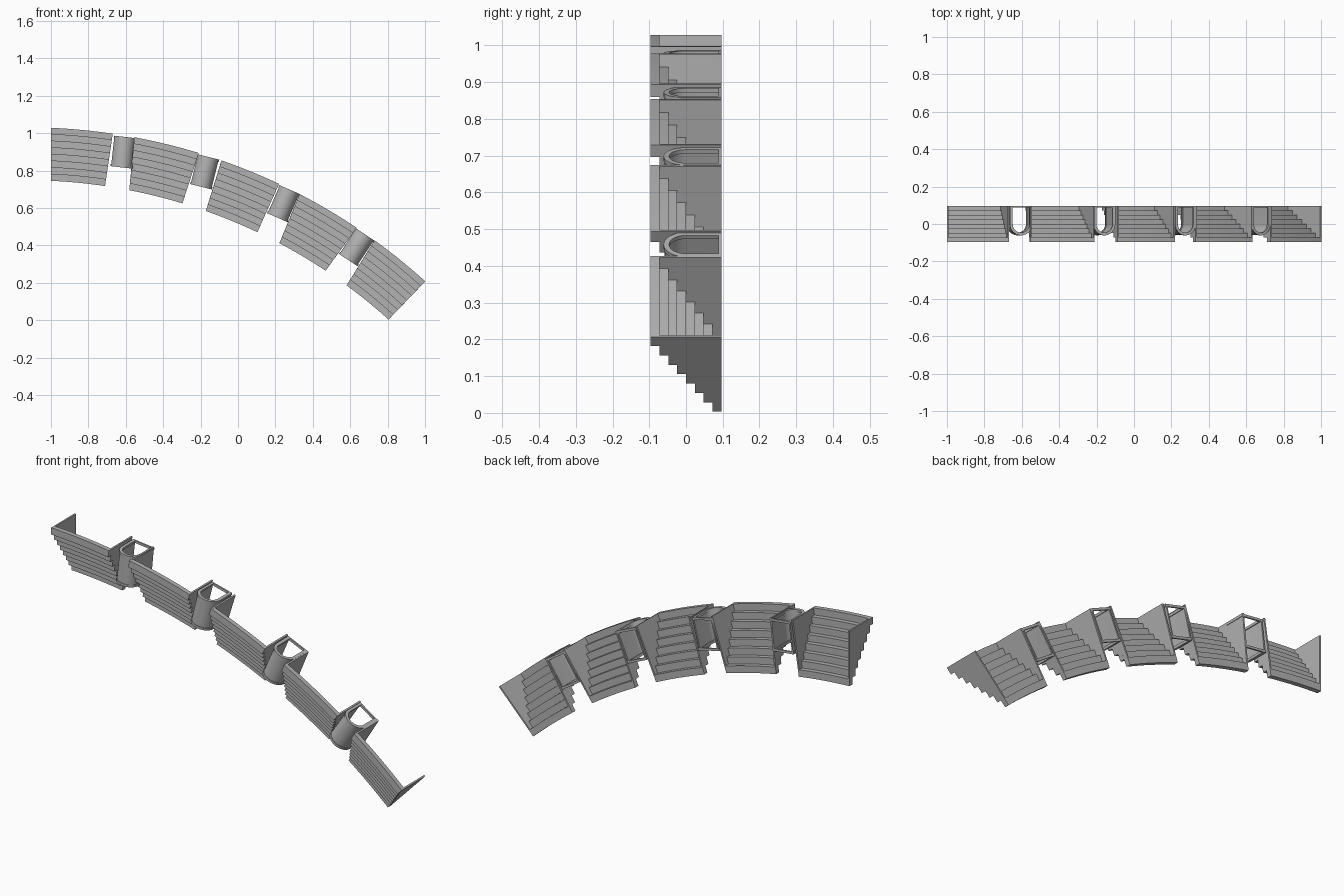
import bpy, bmesh, math
from mathutils import Vector

if "Cube" in bpy.data.objects:
    bpy.data.objects.remove(bpy.data.objects["Cube"])

# Curved seating tiers: the arc lies in the x-z plane, the tiers step along y
CX, CZ = -1.134, -2.148
R_OUT, R_IN = 3.179, 2.896
Y_TOP, Y_BOT = -0.096, 0.096
ROWS, SEGS = 8, 8

concrete = bpy.data.materials.new("concrete_grey")
concrete.diffuse_color = (0.45, 0.45, 0.45, 1)
concrete.use_nodes = True
concrete.node_tree.nodes["Principled BSDF"].inputs["Base Color"].default_value = concrete.diffuse_color


def make_object(name, bm, smooth=False):
    bmesh.ops.recalc_face_normals(bm, faces=bm.faces[:])
    mesh = bpy.data.meshes.new(name)
    bm.to_mesh(mesh)
    bm.free()
    mesh.materials.append(concrete)
    ob = bpy.data.objects.new(name, mesh)
    bpy.context.collection.objects.link(ob)
    if smooth:
        bpy.ops.object.select_all(action='DESELECT')
        ob.select_set(True)
        bpy.context.view_layer.objects.active = ob
        bpy.ops.object.shade_smooth_by_angle(angle=math.radians(30))
    return ob


def sweep(bm, rings, caps=True):
    """Skin a list of equal closed rings of points."""
    vs = [[bm.verts.new(p) for p in ring] for ring in rings]
    n = len(vs[0])
    for a, b in zip(vs, vs[1:]):
        for i in range(n):
            j = (i + 1) % n
            bm.faces.new((a[i], a[j], b[j], b[i]))
    if caps:
        bm.faces.new(vs[0][::-1])
        bm.faces.new(vs[-1])
    return vs


def arc_point(block, f, s, y, shift=0.0):
    """f: 0 outer to 1 inner, s: 0 left to 1 right, shift: along the arc."""
    ol, il, o_r, i_r = block
    left, right = ol + (il - ol) * f, o_r + (i_r - o_r) * f
    r = R_OUT + (R_IN - R_OUT) * f
    a = math.radians(left + (right - left) * s) + shift / r
    return Vector((CX + r * math.sin(a), y, CZ + r * math.cos(a)))


# Edge angles per block: outer left, inner left, outer right, inner right
blocks = [(2.42, 2.65, 8.4, 8.4), (10.5, 11.0, 16.9, 16.8),
          (19.2, 19.4, 25.2, 25.3), (27.4, 27.9, 33.8, 33.6),
          (35.9, 36.3, 42.2, 42.03)]
RISE = (Y_BOT - Y_TOP) / ROWS

for k, block in enumerate(blocks, 1):
    # Stepped rows
    bm = bmesh.new()
    for i in range(ROWS):
        f0, f1 = i / ROWS, (i + 1) / ROWS
        y0 = Y_TOP + i * RISE
        y1 = y0 + RISE
        sweep(bm, [[arc_point(block, f, t / SEGS, y) for f, y in
                    ((f0, y0), (f1, y0), (f1, y1), (f0, y1))]
                   for t in range(SEGS + 1)])
    make_object(f"seating_rows_{k}", bm, smooth=True)

    # Triangular side walls
    for side, s, d in (("left", 0, 0.008), ("right", 1, -0.008)):
        bm = bmesh.new()
        sweep(bm, [[arc_point(block, f, s, y, sh) for f, y in
                    ((0, Y_TOP), (1, Y_BOT), (0, Y_BOT))] for sh in (0, d)])
        make_object(f"side_wall_{side}_{k}", bm)


def arch(half, front, back):
    """Round-ended outline in (across, y), open end towards +y."""
    pts = [(-half, back)]
    for i in range(17):
        a = math.pi * i / 16
        pts.append((-half * math.cos(a), front + half - half * math.sin(a)))
    return pts + [(half, back)]


# Entrance tunnels between the blocks: centre x, centre z, tilt
tunnels = [(-0.613, 0.898, 6.5), (-0.178, 0.793, 14.0),
           (0.243, 0.623, 23.5), (0.634, 0.390, 33.5)]
HALF_W, FRONT, LENGTH = 0.057, -0.058, 0.16

for k, (x, z, tilt) in enumerate(tunnels, 1):
    a = math.radians(tilt)
    across = Vector((math.cos(a), 0, -math.sin(a)))
    axis = Vector((math.sin(a), 0, math.cos(a)))

    def place(pts, w):
        return [Vector((x, 0, z)) + across * u + axis * w + Vector((0, y, 0))
                for u, y in pts]

    # Thin arched shell
    bm = bmesh.new()
    shell = arch(HALF_W, FRONT, Y_BOT) + \
        arch(HALF_W - 0.007, FRONT + 0.007, Y_BOT)[::-1]
    sweep(bm, [place(shell, w) for w in (-LENGTH / 2, LENGTH / 2)])
    make_object(f"tunnel_shell_{k}", bm, smooth=True)

    # Closed rims at both ends
    for end, sgn in (("inner", -1), ("outer", 1)):
        bm = bmesh.new()
        big = arch(HALF_W + 0.003, FRONT - 0.003, Y_BOT)
        small = arch(HALF_W - 0.012, FRONT + 0.012, Y_BOT - 0.008)
        w0, w1 = sgn * (LENGTH / 2 - 0.010), sgn * (LENGTH / 2 + 0.002)
        rings = [place(big, w0), place(big, w1), place(small, w1),
                 place(small, w0), place(big, w0)]
        sweep(bm, rings, caps=False)
        bmesh.ops.remove_doubles(bm, verts=bm.verts[:], dist=1e-5)
        make_object(f"tunnel_rim_{end}_{k}", bm, smooth=True)
